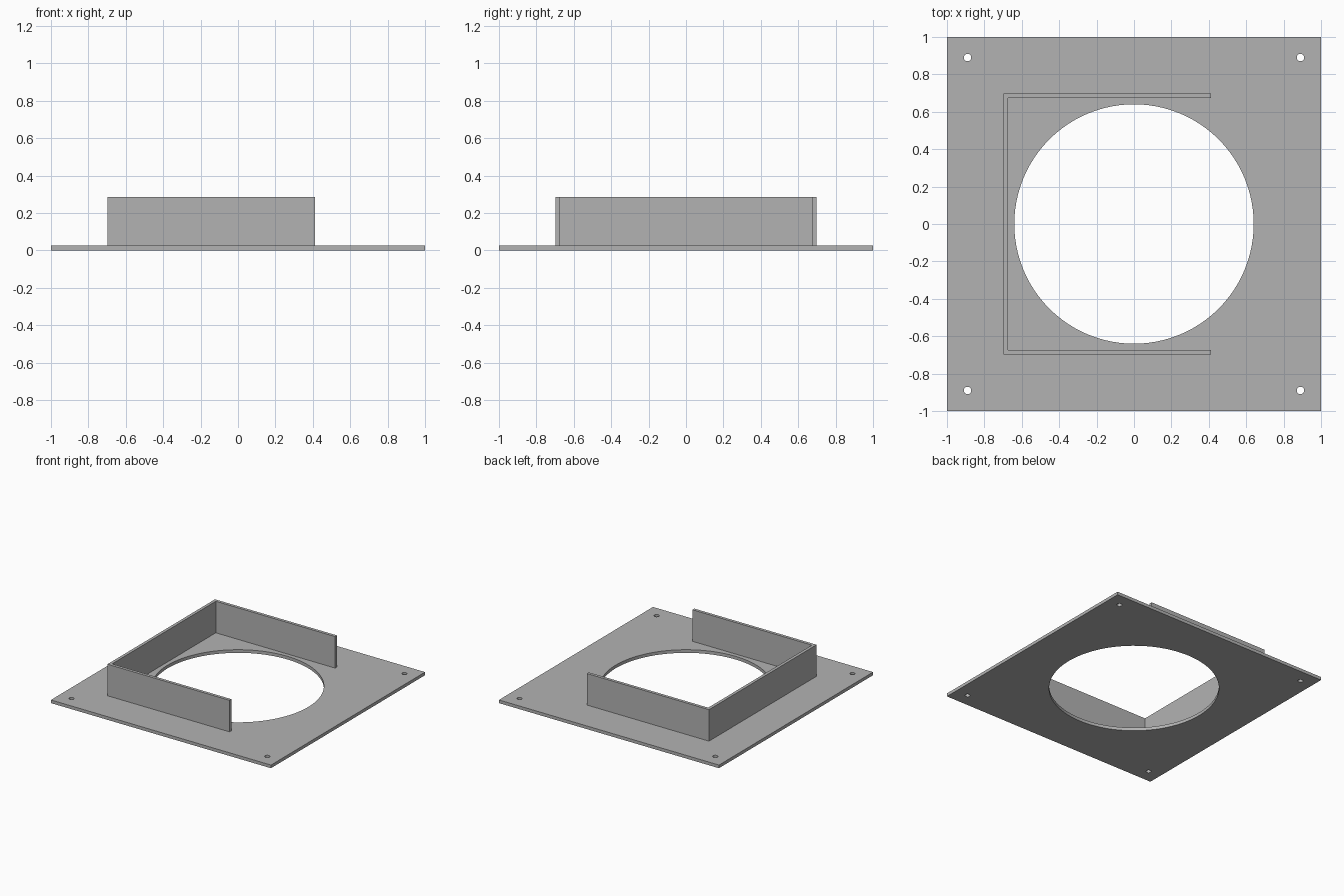
import bpy, bmesh, math

if "Cube" in bpy.data.objects:
    bpy.data.objects.remove(bpy.data.objects["Cube"])

grey = bpy.data.materials.new("grey")
grey.diffuse_color = (0.45, 0.45, 0.45, 1)
grey.use_nodes = True
grey.node_tree.nodes["Principled BSDF"].inputs["Base Color"].default_value = grey.diffuse_color

PLATE_T = 0.026      # plate thickness
WALL_T = 0.025       # wall thickness
WALL_TOP = 0.285


def circle(cx, cy, r, n):
    return [(cx + r * math.cos(2 * math.pi * i / n),
             cy + r * math.sin(2 * math.pi * i / n)) for i in range(n)]


def extruded(name, loops, z0, z1):
    """Fill an outline (first loop) with holes (other loops) and extrude it."""
    bm = bmesh.new()
    edges = []
    for loop in loops:
        vs = [bm.verts.new((x, y, z0)) for x, y in loop]
        edges += [bm.edges.new((vs[i - 1], vs[i])) for i in range(len(vs))]
    bmesh.ops.triangle_fill(bm, edges=edges, use_beauty=True, use_dissolve=False)
    res = bmesh.ops.extrude_face_region(bm, geom=bm.faces[:], use_keep_orig=True)
    top = [g for g in res["geom"] if isinstance(g, bmesh.types.BMVert)]
    bmesh.ops.translate(bm, verts=top, vec=(0, 0, z1 - z0))
    bmesh.ops.recalc_face_normals(bm, faces=bm.faces[:])
    me = bpy.data.meshes.new(name)
    bm.to_mesh(me)
    bm.free()
    me.materials.append(grey)
    ob = bpy.data.objects.new(name, me)
    bpy.context.collection.objects.link(ob)
    bpy.ops.object.select_all(action='DESELECT')
    ob.select_set(True)
    bpy.context.view_layer.objects.active = ob
    bpy.ops.object.shade_smooth_by_angle(angle=math.radians(30))
    return ob


# Square base plate with a large opening and four corner screw holes
square = [(-1, -1), (1, -1), (1, 1), (-1, 1)]
holes = [circle(0, 0, 0.64, 96)]
holes += [circle(0.89 * x, 0.89 * y, 0.02, 24) for x, y in square]
extruded("base_plate", [square] + holes, 0, PLATE_T)

# Three-sided upright wall, open towards +x
o, i, end = 0.698, 0.698 - WALL_T, 0.412
u_profile = [(end, -o), (-o, -o), (-o, o), (end, o),
             (end, i), (-i, i), (-i, -i), (end, -i)]
extruded("guide_wall", [u_profile], PLATE_T, WALL_TOP)
